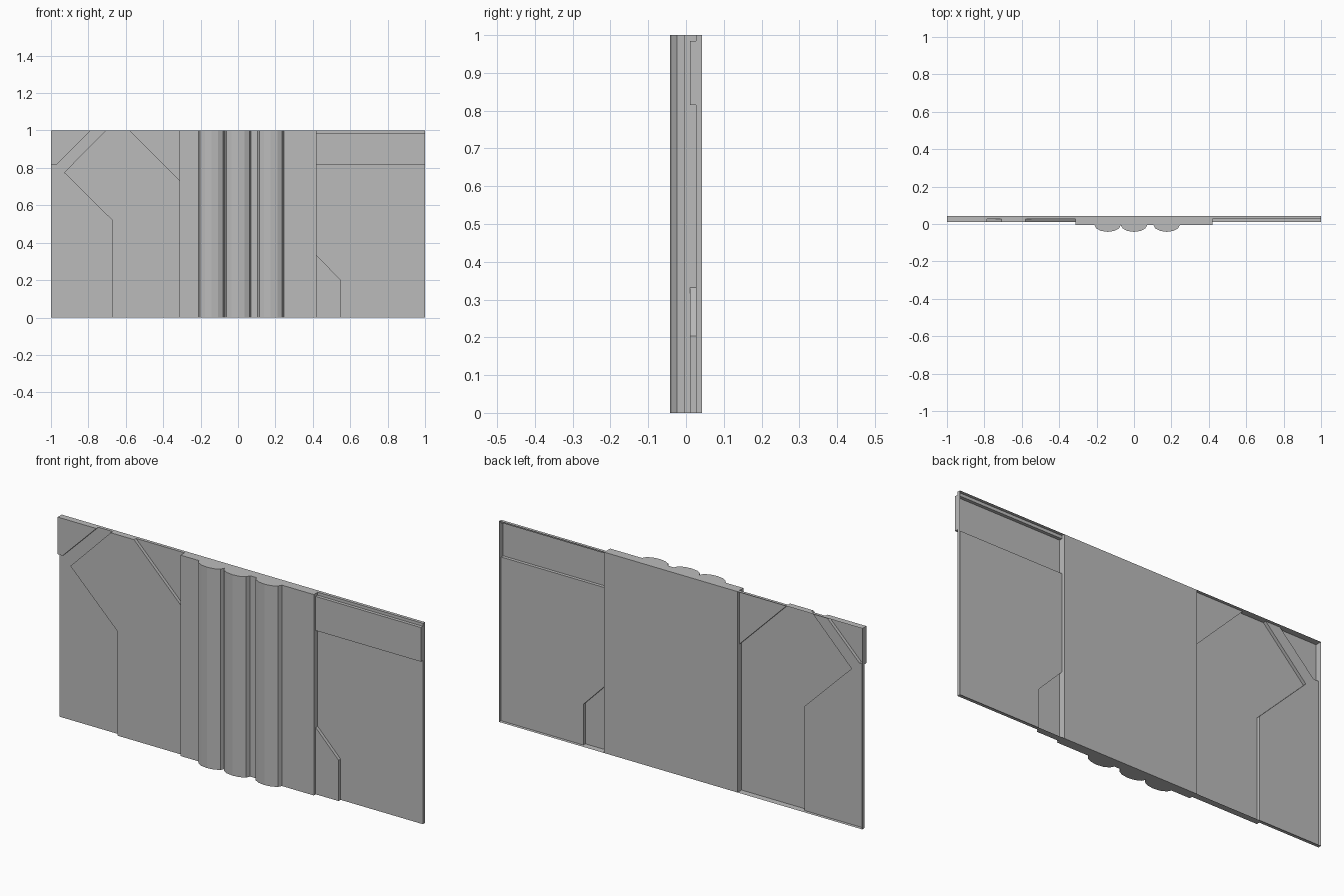
import bpy, bmesh, math

cube = bpy.data.objects.get("Cube")
if cube:
    bpy.data.objects.remove(cube, do_unlink=True)

# Depth levels along y and the limits of the middle block
BACK, LOW, HIGH, BLOCK = 0.042, 0.026, 0.01, -0.005
X0, X1 = -0.313, 0.421

grey = bpy.data.materials.new("plain grey")
grey.use_nodes = True
grey.diffuse_color = (0.5, 0.5, 0.5, 1)
grey.node_tree.nodes["Principled BSDF"].inputs["Base Color"].default_value = (0.5, 0.5, 0.5, 1)


def finish(name, bm):
    bmesh.ops.remove_doubles(bm, verts=bm.verts, dist=0.0005)
    mesh = bpy.data.meshes.new(name)
    bm.to_mesh(mesh)
    bm.free()
    mesh.materials.append(grey)
    obj = bpy.data.objects.new(name, mesh)
    bpy.context.collection.objects.link(obj)
    return obj


def on_rim(a, b):
    """True when an edge lies on the outer border of the whole panel."""
    return (a[0] == b[0] and abs(a[0]) == 1) or (a[1] == b[1] and a[1] in (0, 1))


def sheet(name, outline, level):
    """Open-backed sheet: a front face with rim walls and step walls."""
    bm = bmesh.new()
    bm.faces.new([bm.verts.new((x, level, z)) for x, z in outline])
    for a, b in zip(outline, outline[1:] + outline[:1]):
        depth = BACK if on_rim(a, b) else LOW
        if depth - level > 0.001:
            bm.faces.new([bm.verts.new(p) for p in (
                (a[0], level, a[1]), (a[0], depth, a[1]),
                (b[0], depth, b[1]), (b[0], level, b[1]))])
    return finish(name, bm)


# Middle block with three half-round ribs, extruded upward
HALF, RISE = 0.0705, 0.037
profile = [(X0, BACK), (X0, BLOCK)]
for centre in (-0.141, 0, 0.175):
    for i in range(7):
        t = math.pi * i / 6
        profile.append((centre - HALF * math.cos(t), BLOCK - RISE * math.sin(t)))
profile += [(X1, BLOCK), (X1, BACK)]
# drop the point shared by touching ribs
profile = [p for p, q in zip(profile, profile[1:] + profile[:1]) if math.dist(p, q) > 0.001]
bm = bmesh.new()
base = bm.faces.new([bm.verts.new((x, y, 0)) for x, y in profile])
top = bmesh.ops.extrude_face_region(bm, geom=[base], use_keep_orig=True)["geom"]
bmesh.ops.translate(bm, vec=(0, 0, 1), verts=[v for v in top if isinstance(v, bmesh.types.BMVert)])
bmesh.ops.recalc_face_normals(bm, faces=bm.faces)
finish("ribbed_block", bm)

# Right-hand wing: recessed field, raised angular plate, corner plate, corner recess
arrow = [(-0.672, 0.52), (-0.93, 0.775), (-0.708, 1)]
corner = [(-0.787, 1), (-0.973, 0.815), (-1, 0.815)]
sheet("right_wing_field", [(-1, 0), (-0.672, 0)] + arrow + corner, LOW)
sheet("right_wing_plate", [(-0.672, 0), (X0, 0), (X0, 0.733), (-0.58, 1)] + arrow[::-1], HIGH)
sheet("right_wing_corner_plate", corner[::-1] + [(-1, 1)], HIGH)
sheet("right_wing_corner_recess", [(-0.58, 1), (X0, 0.733), (X0, 1)], LOW)

# Left-hand wing: recessed field, foot plate, raised band, top lip
foot = [(0.547, 0), (0.547, 0.203), (X1, 0.332)]
sheet("left_wing_field", [(1, 0), (1, 0.815), (X1, 0.815)] + foot[::-1], LOW)
sheet("left_wing_foot_plate", [(X1, 0)] + foot, HIGH)
sheet("left_wing_band", [(X1, 0.815), (1, 0.815), (1, 0.985), (X1, 0.985)], HIGH)
sheet("left_wing_top_lip", [(X1, 0.985), (1, 0.985), (1, 1), (X1, 1)], LOW)
